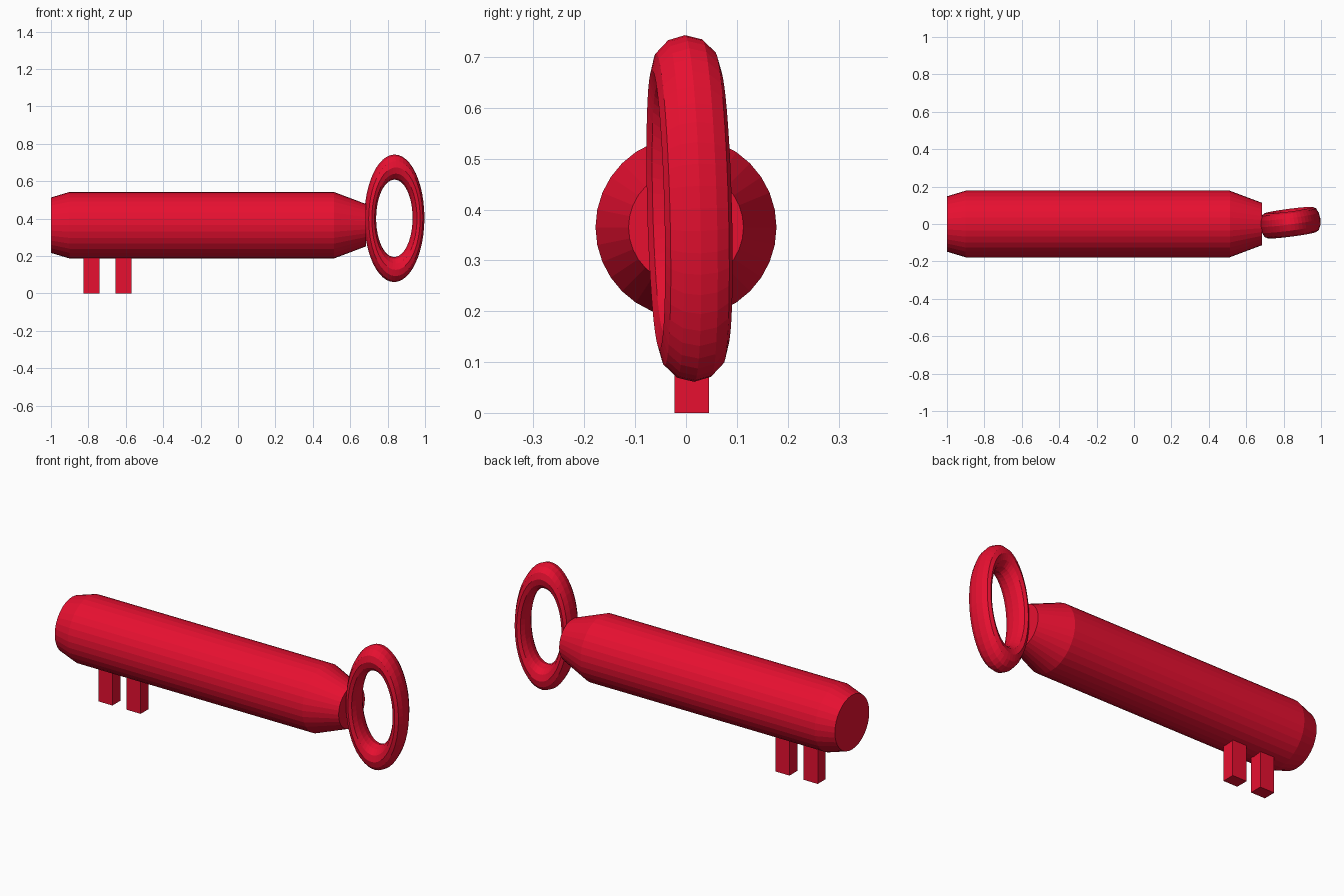
import bpy, bmesh, math
from mathutils import Matrix, Vector

if "Cube" in bpy.data.objects:
    bpy.data.objects.remove(bpy.data.objects["Cube"])

red = bpy.data.materials.new("red")
red.diffuse_color = (0.8, 0.005, 0.03, 1)
red.use_nodes = True
red.node_tree.nodes["Principled BSDF"].inputs["Base Color"].default_value = red.diffuse_color


def add_object(name, bm):
    bmesh.ops.recalc_face_normals(bm, faces=bm.faces[:])
    mesh = bpy.data.meshes.new(name)
    bm.to_mesh(mesh)
    bm.free()
    mesh.materials.append(red)
    obj = bpy.data.objects.new(name, mesh)
    bpy.context.collection.objects.link(obj)
    return obj


def bridge(bm, a, b):
    n = len(a)
    for i in range(n):
        bm.faces.new((a[i], a[(i + 1) % n], b[(i + 1) % n], b[i]))


# Shaft: lathed profile along x, chamfered tip and tapered neck
SHAFT_Z, SIDES = 0.365, 32
bm = bmesh.new()
rings = []
for x, r in [(-1, 0.148), (-0.9, 0.178), (0.512, 0.178), (0.685, 0.113)]:
    angles = [2 * math.pi * i / SIDES for i in range(SIDES)]
    rings.append([bm.verts.new((x, r * math.sin(a), SHAFT_Z + r * math.cos(a))) for a in angles])
for a, b in zip(rings, rings[1:]):
    bridge(bm, a, b)
bm.faces.new(rings[0])
bm.faces.new(rings[-1])
add_object("shaft", bm)

# Handle ring: torus squeezed in x, slightly twisted
MAJOR, MINOR = 48, 12
bm = bmesh.new()
loops = []
for i in range(MAJOR):
    u = 2 * math.pi * i / MAJOR
    loop = []
    for j in range(MINOR):
        v = 2 * math.pi * j / MINOR
        r = 0.274 + 0.067 * math.cos(v)
        loop.append(bm.verts.new((0.475 * r * math.cos(u), 0.067 * math.sin(v), r * math.sin(u))))
    loops.append(loop)
for i in range(MAJOR):
    bridge(bm, loops[i], loops[(i + 1) % MAJOR])
ring = add_object("handle_ring", bm)
ring.location = (0.836, 0.007, 0.402)
ring.rotation_euler = (0.027, 0, 0.13)

# Teeth: two square pegs below the tip
for k, x in enumerate((-0.7825, -0.6125)):
    bm = bmesh.new()
    bmesh.ops.create_cube(bm, size=1, matrix=Matrix.Translation(Vector((x, 0.011, 0.13)))
                          @ Matrix.Diagonal((0.085, 0.068, 0.26, 1)))
    add_object(f"tooth_{k + 1}", bm)
